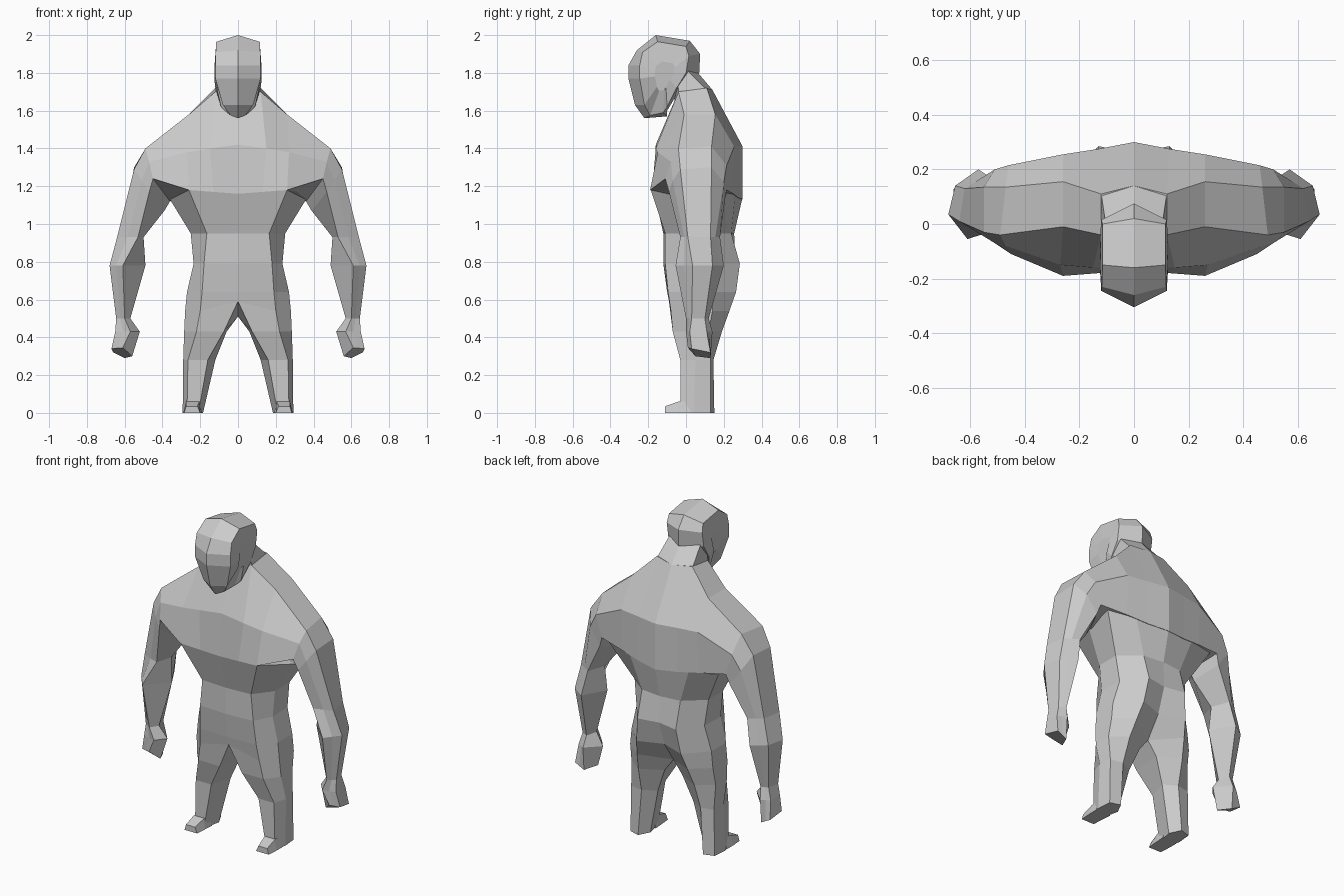
import bpy
import bmesh
from mathutils import Vector

default_cube = bpy.data.objects.get("Cube")
if default_cube:
    bpy.data.objects.remove(default_cube, do_unlink=True)

# One plain clay colour for the whole figure
clay = bpy.data.materials.new("clay grey")
clay.use_nodes = True
clay_colour = (0.6, 0.6, 0.6, 1.0)
clay.diffuse_color = clay_colour
clay.node_tree.nodes["Principled BSDF"].inputs["Base Color"].default_value = clay_colour


def ring(*points):
    """Cross-section from (x, y, z) points given in hundredths of a unit."""
    return [Vector(point) / 100 for point in points]


def flat_ring(height, *points):
    """Level cross-section: (x, y) points sharing one height."""
    return ring(*[(x, y, height) for x, y in points])


def with_midpoints(front, outer, outer_back, back, inner):
    """Five-sided arm section expanded to match the seven-sided shoulder."""
    return [front, (front + outer) / 2, outer, outer_back,
            (outer_back + back) / 2, back, inner]


def on_centre(verts):
    return all(abs(vert.co.x) < 0.0001 for vert in verts)


def mirrored_loft(name, rings, cap_start=False, cap_end=True):
    """Skin the left half through its sections and mirror it to the right."""
    bm = bmesh.new()
    loops = [[bm.verts.new(point) for point in section] for section in rings]
    for lower, upper in zip(loops, loops[1:]):
        count = len(lower)
        for i in range(count):
            j = (i + 1) % count
            corners = [lower[i], lower[j], upper[j], upper[i]]
            if not on_centre(corners):
                bm.faces.new(corners)
    if cap_start:
        bm.faces.new(loops[0])
    if cap_end:
        bm.faces.new(loops[-1])
    bmesh.ops.mirror(bm, geom=bm.verts[:] + bm.edges[:] + bm.faces[:],
                     axis='X', merge_dist=0.0005)
    bmesh.ops.remove_doubles(bm, verts=bm.verts[:], dist=0.0005)
    bmesh.ops.recalc_face_normals(bm, faces=bm.faces[:])
    mesh = bpy.data.meshes.new(name)
    bm.to_mesh(mesh)
    bm.free()
    mesh.materials.append(clay)
    part = bpy.data.objects.new(name, mesh)
    bpy.context.collection.objects.link(part)
    return part


# Chest and shoulders: sections run sideways from the breastbone.
# Order: low chest, upper chest, front ridge, back ridge, upper back, low back, armpit
chest = [
    ring((0, -17, 116), (0, -16, 142), (0, -5, 167), (0, 14, 171),
         (0, 30, 141), (0, 30, 113), (0, 5, 116)),
    ring((13, -18, 117), (15, -16, 140), (12, -4, 170), (12, 11, 172),
         (13, 27.5, 141), (13, 27.5, 114), (13, 5, 116)),
    ring((26, -19, 118), (27, -15, 138), (26, -1, 158), (26, 15.5, 158),
         (26, 25.5, 141), (26, 25, 116), (25, 5, 114)),
    ring((45, -11, 124), (47, -8, 133), (49, -4, 140), (47, 13.5, 141),
         (46, 21.5, 131), (42, 21.5, 118), (36, 5, 112)),
    ring((47, -9, 117), (51, -7, 123), (55, -3, 129), (55, 13.5, 130),
         (51, 20, 122), (44, 20.5, 112), (39, 5, 107)),
]

# Arm: elbow, forearm, wrist, knuckles and fist
arm_sections = [
    flat_ring(93, (53, -3), (64, 1), (62, 13), (54, 18), (50, 7)),
    flat_ring(78, (61, -5.5), (68, 3.5), (65.5, 14), (57, 20), (49, 6)),
    flat_ring(50, (60, 0), (64.5, 3), (63, 10), (59, 12), (57, 5)),
    flat_ring(43, (57, 0), (65, 2), (65, 11), (60, 14), (52, 6)),
    ring((61, 1, 34.5), (67, 3, 34), (66, 13, 32), (60, 13, 29), (56, 5, 30)),
]
arms = [with_midpoints(*section) for section in arm_sections]
mirrored_loft("shoulders_and_arms", chest + arms)

# Trunk and legs: belly centre, belly edge, side, side back, flank, spine.
# The top section meets the lower rim of the chest.
trunk = [
    ring((0, -16.8, 116.5), (26, -18.7, 118), (36, 4, 113), (37, 21.5, 116.5),
         (20, 26, 115.5), (0, 29.8, 113.5)),
    flat_ring(95, (0, -12), (16.5, -11), (25, 0), (25, 14), (13, 24), (0, 25.5)),
    flat_ring(79, (0, -12), (18, -11), (23.5, 0), (23, 15), (13, 28.5), (0, 26)),
    flat_ring(64, (0, -10), (19, -9.5), (27, 0), (27, 14), (15, 26.5), (0, 21)),
]
legs = [
    ring((0, -9, 59), (20, -8, 54), (28, 0, 54), (28, 14, 54),
         (17, 23, 54), (0, 12, 51)),
    flat_ring(43, (7.5, -7), (22, -7), (28.5, 1), (28.5, 12), (19, 19), (6, 12)),
    flat_ring(28, (16, -3), (26.5, -3), (29, 5), (28, 13), (20, 14.5), (12, 10)),
    flat_ring(0, (21, -3), (27, -3), (29.3, 4), (28.5, 13), (22, 15), (18.5, 8)),
]
mirrored_loft("trunk_and_legs", trunk + legs, cap_start=True)

# Wedge-shaped toes
toes = [
    ring((19, 2, 0), (29, 2, 0), (27.5, 2, 6.5), (20.5, 2, 6.5)),
    ring((19.5, -4, 0), (29, -4, 0), (27.5, -4, 6), (20.5, -4, 6)),
    ring((20, -11, 0), (28.5, -11, 0), (27.5, -11, 3.5), (21.5, -11, 3.5)),
]
mirrored_loft("toes", toes, cap_start=True)

# Thick neck rising out of the shoulder ridge
neck = [
    flat_ring(158, (0, -6), (12, -4), (12, 11), (0, 18)),
    flat_ring(171, (0, -6), (12, -4), (12, 11), (0, 14)),
    flat_ring(181, (0, -6), (10, -5), (10.5, 1), (0, 5.5)),
]
mirrored_loft("neck", neck)

# Head: centre profile and cheek profile, from crown round the back to the brow
brow_to_jaw = ring((11.5, -15, 196.5), (11.5, 0, 194), (12, 1.5, 189), (12, 0, 180),
                   (12, -5, 172), (9, -10, 162), (6, -12, 159), (4, -19, 157.5),
                   (8, -22, 163), (12, -24.5, 177), (12, -24.5, 184), (11.8, -23, 191))
cheek_centre = Vector((0.128, -0.11, 1.79))
head = [
    ring((0, -16, 200), (0, 2, 197), (0, 7.5, 190), (0, 7, 180),
         (0, -4, 170), (0, -10, 160), (0, -10, 157), (0, -22, 156),
         (0, -27, 163), (0, -30.5, 177), (0, -30.5, 184), (0, -26, 192)),
    brow_to_jaw,
    [point.lerp(cheek_centre, 0.6) for point in brow_to_jaw],
]
mirrored_loft("head", head)
